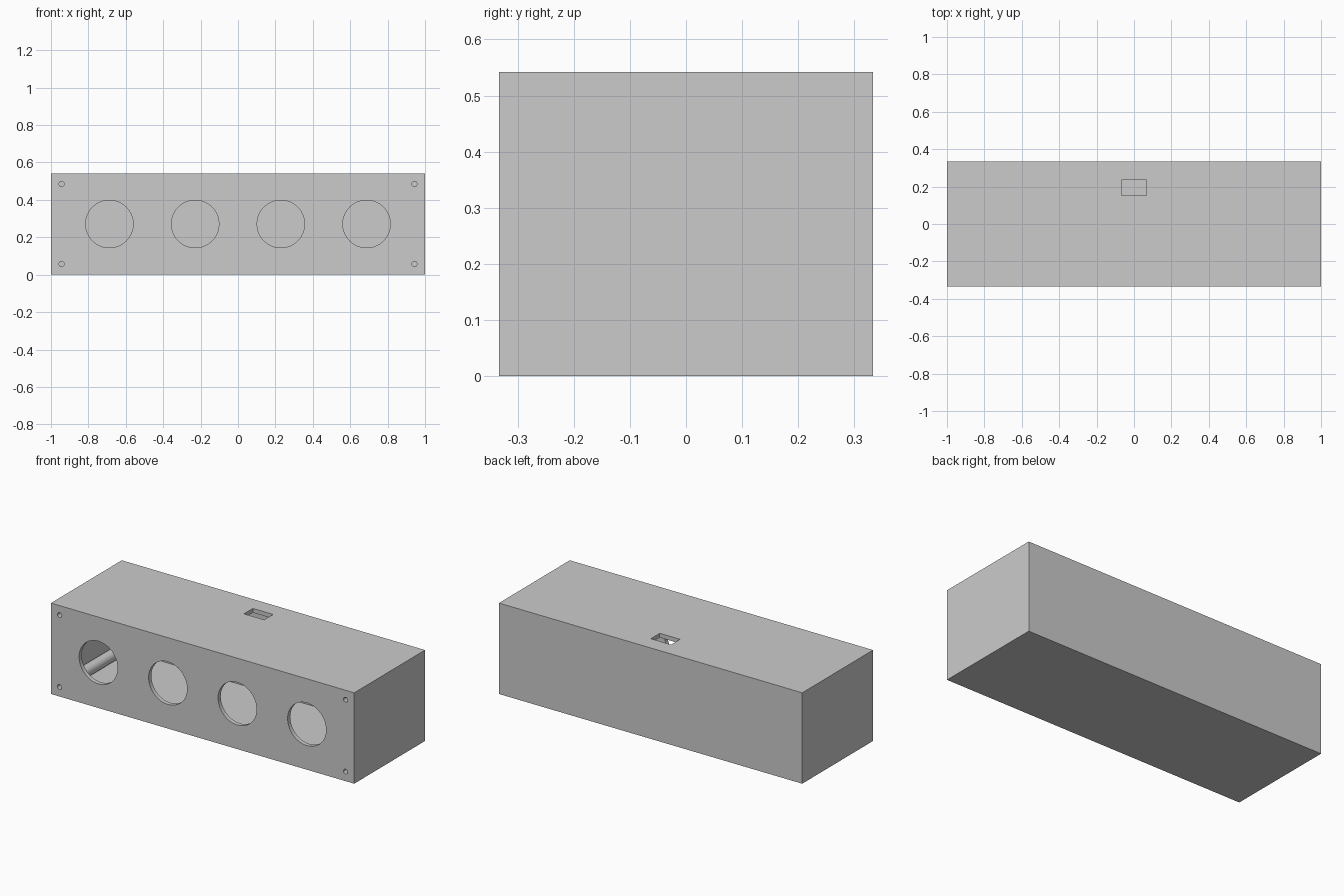
import bpy
from math import radians

if "Cube" in bpy.data.objects:
    bpy.data.objects.remove(bpy.data.objects["Cube"])

L, D, H = 2.0, 0.667, 0.542      # outer size
WALL = 0.025
INSET = 0.057                    # screw position from the outer edges


def box(name, size, loc):
    bpy.ops.mesh.primitive_cube_add(size=1, location=loc)
    ob = bpy.context.object
    ob.name = name
    ob.scale = size
    bpy.ops.object.transform_apply(location=True, rotation=True, scale=True)
    return ob


def rod(name, radius, x, z, y0, y1, sides=64):
    bpy.ops.mesh.primitive_cylinder_add(
        vertices=sides, radius=radius, depth=y1 - y0,
        location=(x, (y0 + y1) / 2, z), rotation=(radians(90), 0, 0))
    ob = bpy.context.object
    ob.name = name
    bpy.ops.object.transform_apply(location=True, rotation=True, scale=True)
    return ob


def combine(target, tool, operation):
    mod = target.modifiers.new(tool.name, 'BOOLEAN')
    mod.operation = operation
    mod.solver = 'EXACT'
    mod.object = tool
    bpy.context.view_layer.objects.active = target
    bpy.ops.object.modifier_apply(modifier=mod.name)
    bpy.data.objects.remove(tool, do_unlink=True)


# Hollow enclosure
case = box("enclosure", (L, D, H), (0, 0, H / 2))
cavity = box("cavity", (L - 2 * WALL, D - 2 * WALL, H - 2 * WALL), (0, 0, H / 2))
combine(case, cavity, 'DIFFERENCE')

# Corner screw posts with blind holes from the front
for x in (-L / 2 + INSET, L / 2 - INSET):
    for z in (INSET, H - INSET):
        post = rod("screw_post", 0.0335, x, z, -D / 2 + 0.01, D / 2 - 0.01, 48)
        combine(case, post, 'UNION')
        hole = rod("screw_hole", 0.0142, x, z, -D / 2 - 0.1, D / 2 - WALL, 32)
        combine(case, hole, 'DIFFERENCE')

# Four round front openings
for x in (-0.6875, -0.229, 0.229, 0.6875):
    opening = rod("front_opening", 0.127, x, H / 2, -D / 2 - 0.1, -D / 2 + 0.1)
    combine(case, opening, 'DIFFERENCE')

# Rectangular slot in the top
slot = box("top_slot", (0.134, 0.084, 0.2), (0, 0.194, H))
combine(case, slot, 'DIFFERENCE')

bpy.ops.object.select_all(action='DESELECT')
case.select_set(True)
bpy.context.view_layer.objects.active = case
bpy.ops.object.shade_smooth_by_angle(angle=radians(30))
